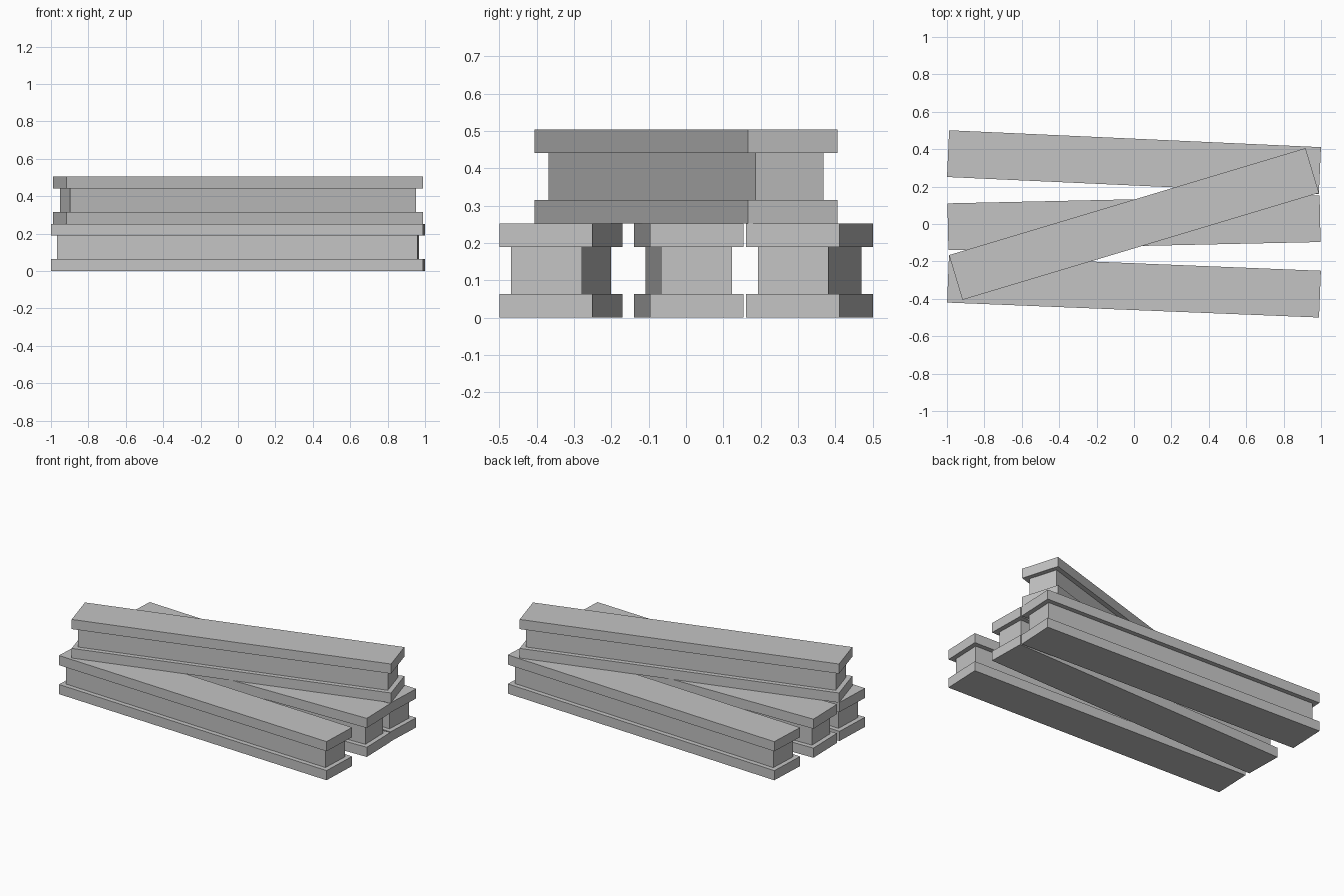
import bpy
import bmesh
from math import radians

cube = bpy.data.objects.get("Cube")
if cube:
    bpy.data.objects.remove(cube, do_unlink=True)

LENGTH, WIDTH, HEIGHT = 1.99, 0.25, 0.252
FLANGE = 0.063
INSET = 0.03

steel = bpy.data.materials.new("grey_steel")
steel.use_nodes = True
grey = (0.55, 0.55, 0.55, 1)
steel.diffuse_color = grey
steel.node_tree.nodes["Principled BSDF"].inputs["Base Color"].default_value = grey


def make_beam(name, x, y, z, angle):
    """Beam with wide flanges and a web recessed on all four sides."""
    bm = bmesh.new()
    # Stacked rectangular rings: lower flange, web, upper flange
    levels = [(0, 0), (0, FLANGE), (INSET, FLANGE),
              (INSET, HEIGHT - FLANGE), (0, HEIGHT - FLANGE), (0, HEIGHT)]
    rings = []
    for inset, level in levels:
        hx, hy = LENGTH / 2 - inset, WIDTH / 2 - inset
        rings.append([bm.verts.new((sx * hx, sy * hy, level))
                      for sx, sy in ((-1, -1), (1, -1), (1, 1), (-1, 1))])
    for low, high in zip(rings, rings[1:]):
        for i in range(4):
            j = (i + 1) % 4
            bm.faces.new((low[i], low[j], high[j], high[i]))
    # End caps
    bm.faces.new(rings[0][::-1])
    bm.faces.new(rings[-1])
    bmesh.ops.recalc_face_normals(bm, faces=bm.faces)
    mesh = bpy.data.meshes.new(name)
    bm.to_mesh(mesh)
    bm.free()
    mesh.materials.append(steel)
    beam = bpy.data.objects.new(name, mesh)
    beam.location = (x, y, z)
    beam.rotation_euler.z = radians(angle)
    bpy.context.collection.objects.link(beam)


# Three beams on the ground, one laid diagonally across them
make_beam("front_beam", 0, -0.335, 0, -2.3)
make_beam("middle_beam", 0, 0.007, 0, 1.25)
make_beam("back_beam", 0, 0.331, 0, -2.6)
make_beam("top_beam", 0, 0, HEIGHT, 16.7)
